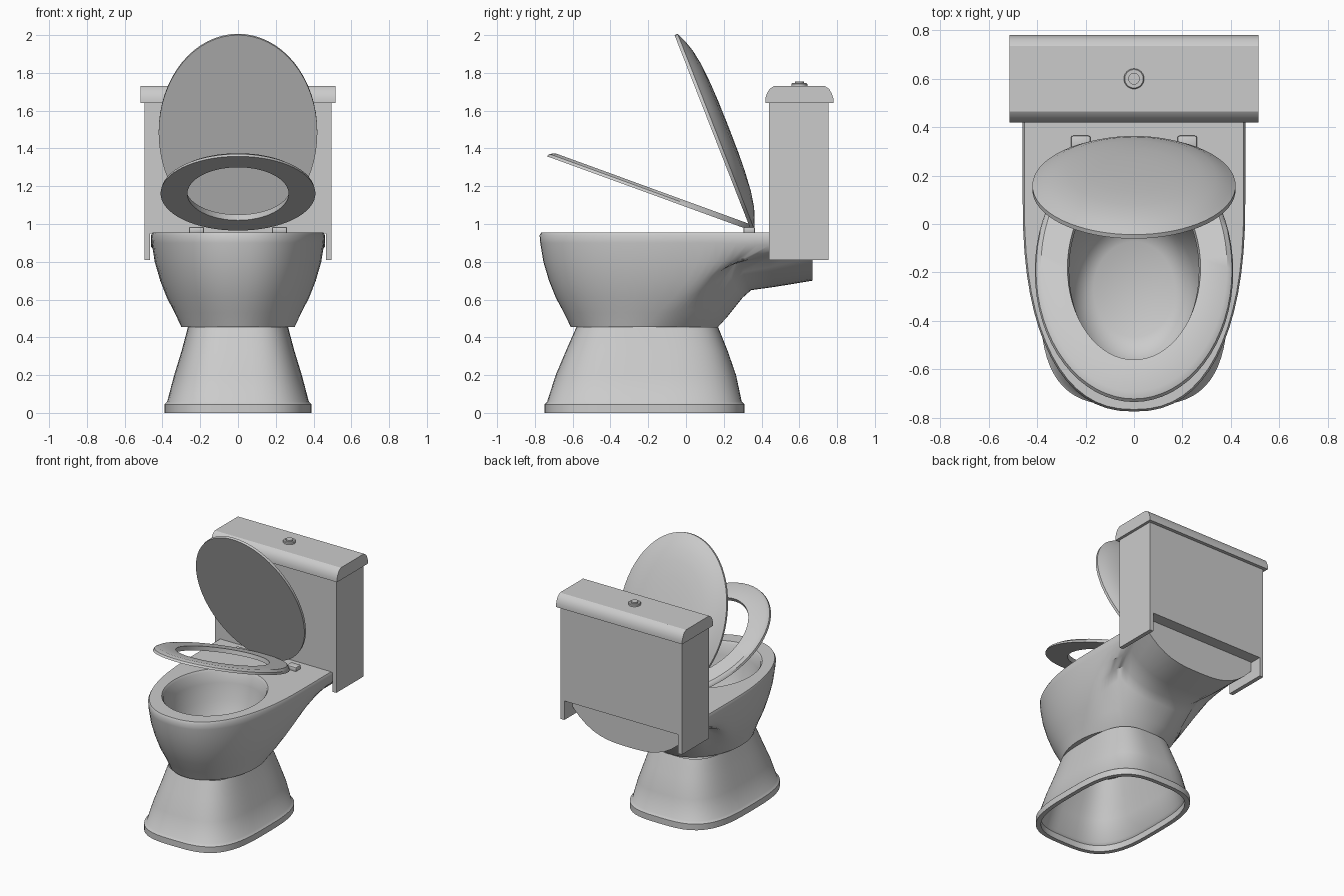
import bpy, bmesh
from math import sin, cos, pi, radians, copysign
from mathutils import Matrix, Vector

if "Cube" in bpy.data.objects:
    bpy.data.objects.remove(bpy.data.objects["Cube"])

mat = bpy.data.materials.new("light_grey_ceramic")
mat.use_nodes = True
GREY = (0.6, 0.6, 0.6, 1)
mat.diffuse_color = GREY
mat.node_tree.nodes["Principled BSDF"].inputs["Base Color"].default_value = GREY


def finish(bm, name, angle=35):
    """Turn a bmesh into a shaded object."""
    bmesh.ops.recalc_face_normals(bm, faces=bm.faces)
    mesh = bpy.data.meshes.new(name)
    bm.to_mesh(mesh)
    bm.free()
    mesh.materials.append(mat)
    ob = bpy.data.objects.new(name, mesh)
    bpy.context.collection.objects.link(ob)
    bpy.ops.object.select_all(action="DESELECT")
    ob.select_set(True)
    bpy.context.view_layer.objects.active = ob
    bpy.ops.object.shade_smooth_by_angle(angle=radians(angle))
    return ob


def loft(name, rings, cap_start=False, cap_end=False, loop=False, angle=35):
    """Skin closed rings of equal point count."""
    bm = bmesh.new()
    vs = [[bm.verts.new(p) for p in r] for r in rings]
    n = len(vs[0])
    pairs = list(zip(vs, vs[1:])) + ([(vs[-1], vs[0])] if loop else [])
    for a, b in pairs:
        for i in range(n):
            j = (i + 1) % n
            bm.faces.new((a[i], a[j], b[j], b[i]))
    if cap_start:
        bm.faces.new(vs[0])
    if cap_end:
        bm.faces.new(vs[-1])
    return finish(bm, name, angle)


def spow(v, e):
    return copysign(abs(v) ** e, v)


def oval(a, y0, y1, z, n=2.0, count=64):
    """Superellipse ring spanning y0..y1 with half width a."""
    c, b = (y0 + y1) / 2, (y1 - y0) / 2
    ts = [2 * pi * i / count for i in range(count)]
    return [Vector((a * spow(cos(t), 2 / n), c + b * spow(sin(t), 2 / n), z)) for t in ts]


def box(name, x0, x1, y0, y1, z0, z1, bevel=0.0):
    bm = bmesh.new()
    bmesh.ops.create_cube(bm, size=1)
    for v in bm.verts:
        v.co = Vector(((x0 + x1) / 2 + v.co.x * (x1 - x0),
                       (y0 + y1) / 2 + v.co.y * (y1 - y0),
                       (z0 + z1) / 2 + v.co.z * (z1 - z0)))
    if bevel:
        bmesh.ops.bevel(bm, geom=bm.edges[:], offset=bevel, segments=2, affect="EDGES", profile=0.5)
    return finish(bm, name)


def extrude_x(name, pts, half, angle=30):
    """Prism from a (y, z) profile along x."""
    return loft(name, [[(s * half, y, z) for y, z in pts] for s in (-1, 1)], True, True, angle=angle)


# Hollow pedestal
foot = [(0, .39, -.75, .31), (.045, .39, -.75, .31), (.06, .375, -.735, .295),
        (.2, .338, -.69, .265), (.33, .298, -.635, .22), (.455, .265, -.58, .17)]
outer = [oval(a, y0, y1, z, 3.2) for z, a, y0, y1 in foot]
inner = [oval(a - .03, y0 + .03, y1 - .03, z, 3.2) for z, a, y0, y1 in foot]
loft("pedestal", inner[::-1] + outer)

# Bowl: matching rim, base and opening points, from the right side round the front
SIDE, FRONT, END = 10, 32, 16
cols = []
for i in range(FRONT):
    t = pi * i / FRONT
    cols.append((.46 * spow(cos(t), .85), .1 - .875 * sin(t) ** .85, t, 0))
for i in range(SIDE):
    k = i / SIDE
    cols.append((-.46, .1 + .57 * k, pi + k * .9, k * k * (3 - 2 * k)))
for i in range(END):
    k = i / END
    cols.append((-.46 + .92 * k, .67, pi + .9 + k * (pi - 1.8), 1))
for i in range(SIDE):
    k = 1 - i / SIDE
    cols.append((.46, .1 + .57 * k, 2 * pi - k * .9, k * k * (3 - 2 * k)))

# (spread, height) from base to rim, for the round front and the rear shelf
front_curve = [(0, .455), (.22, .53), (.48, .61), (.7, .7), (.88, .8), (.98, .9), (1, .94)]
rear_curve = [(0, .455), (.1, .51), (.26, .61), (.35, .65), (.6, .667), (1, .7), (1, .94)]
rings = []
for lvl, ((ff, fz), (rf, rz)) in enumerate(zip(front_curve, rear_curve)):
    ring = []
    for tx, ty, t, w in cols:
        bx, by = .3 * cos(t), -.22 - .39 * sin(t)
        if lvl < 6:
            edge = .7 + .18 * abs(tx / .46) ** 3
            rise = .455 + (rz - .455) * (edge - .455) / .245
        else:
            rise = rz
        fx = ff * (1 - w) + rf ** .6 * w
        fy = ff * (1 - w) + rf * w
        ring.append((bx + (tx - bx) * fx, by + (ty - by) * fy, fz * (1 - w) + rise * w))
    rings.append(ring)
rings.append([(x * .985, y if y > .6 else -.05 + (y + .05) * .988, .955) for x, y, t, w in cols])
for s, z in [(1, .955), (.97, .94), (.94, .86), (.87, .74), (.77, .63), (.66, .56), (.5, .53)]:
    rings.append([(.335 * s * cos(t), -.27 - .395 * s * sin(t), z) for x, y, t, w in cols])
loft("bowl", rings, True, True, angle=40)

# Cistern with a slot that straddles the rear shelf
notch = [(-.495, .81), (-.465, .81), (-.465, .95), (.465, .95), (.465, .81), (.495, .81),
         (.495, 1.645), (-.495, 1.645)]
loft("cistern", [[(x, y, z) for x, z in notch] for y in (.44, .755)], True, True)

# Cistern lid and flush button
extrude_x("cistern_lid", [(.42, 1.64), (.42, 1.665), (.428, 1.69), (.442, 1.715), (.465, 1.73),
                          (.735, 1.73), (.758, 1.715), (.772, 1.69), (.78, 1.665), (.78, 1.64)], .515)


def disc(r, z):
    return oval(r, .6 - r, .6 + r, z, count=32)


loft("flush_button", [disc(.042, 1.725), disc(.042, 1.742), disc(.038, 1.746), disc(.027, 1.746),
                      disc(.027, 1.742), disc(.024, 1.742), disc(.024, 1.754)], False, True)


def tilt(ob, y, z, degrees):
    """Swing a part that lies forward of its hinge upward."""
    ob.data.transform(Matrix.Translation((0, y, z)) @ Matrix.Rotation(radians(-degrees), 4, "X"))


# Half-raised seat ring
seat = loft("seat", [oval(.41, -1.15, 0, 0), oval(.405, -1.142, -.006, .016),
                     oval(.385, -1.115, -.02, .03), oval(.275, -.975, -.165, .03),
                     oval(.268, -.98, -.16, 0)], loop=True)
tilt(seat, .345, .965, 20)

# Raised cover with a domed back
cover = loft("seat_cover", [oval(.42 * r, -.556 - .556 * r, -.556 + .556 * r, h) for r, h in
                            [(1, 0), (1, .018), (.95, .03), (.9, .042), (.8, .06), (.65, .075),
                             (.45, .084), (.25, .088), (.05, .089)]], True, True)
tilt(cover, .345, .965, 68.6)

# Hinges
for side, x in (("left", .22), ("right", -.22)):
    box(side + "_hinge", x - .04, x + .04, .305, .365, .95, .985, .008)
